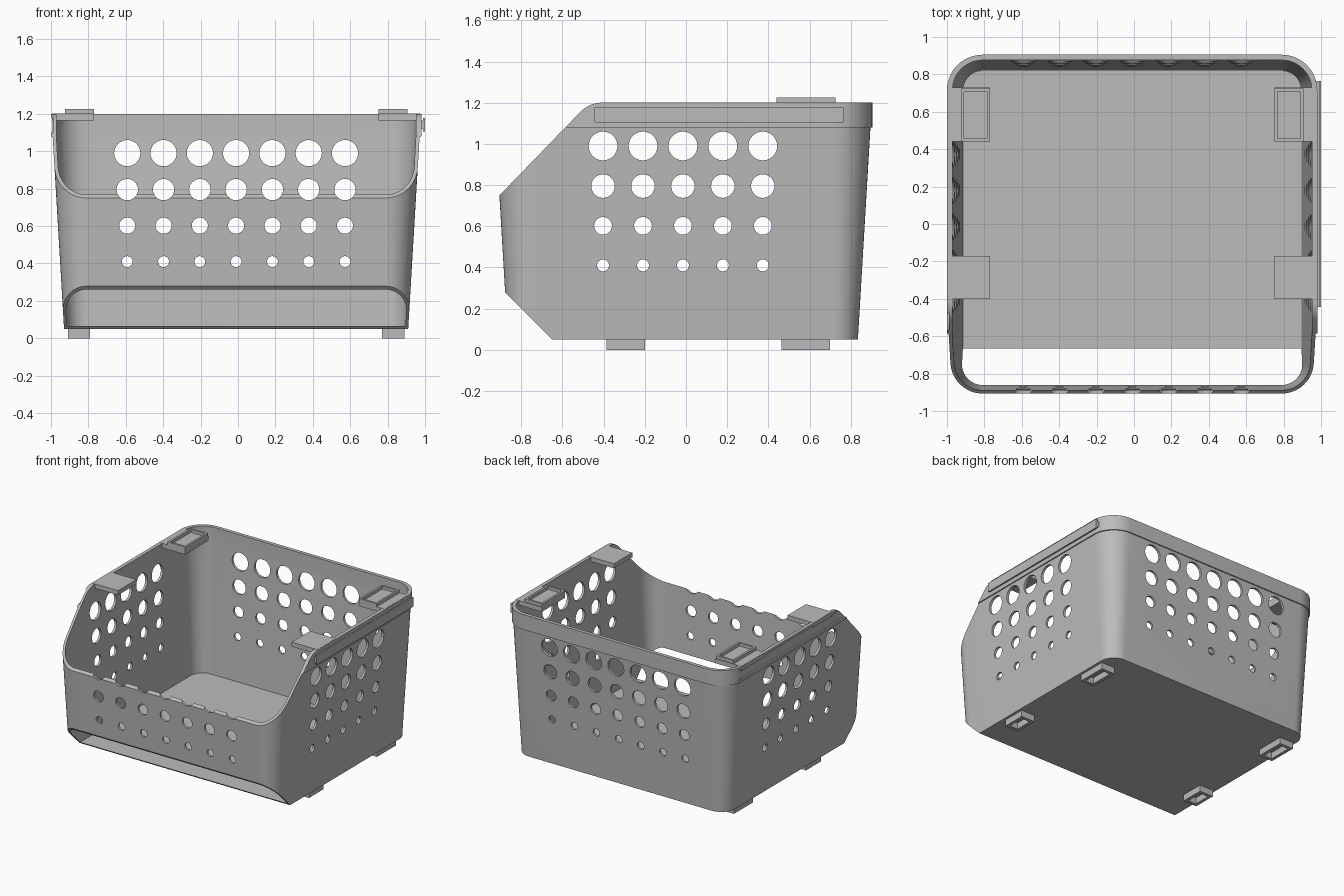
import bpy, bmesh
from math import sin, cos, pi, radians
from mathutils import Matrix, Vector

if "Cube" in bpy.data.objects:
    bpy.data.objects.remove(bpy.data.objects["Cube"])

grey = bpy.data.materials.new("grey_plastic")
grey.use_nodes = True
colour = (0.5, 0.5, 0.5, 1)
grey.diffuse_color = colour
grey.node_tree.nodes["Principled BSDF"].inputs["Base Color"].default_value = colour

CX, CY = -0.01, -0.015          # centre of the bin itself
FLOOR, BAND, TOP = 0.05, 1.08, 1.2


def finish(bm, name):
    bmesh.ops.recalc_face_normals(bm, faces=bm.faces)
    mesh = bpy.data.meshes.new(name)
    bm.to_mesh(mesh)
    bm.free()
    mesh.materials.append(grey)
    ob = bpy.data.objects.new(name, mesh)
    bpy.context.collection.objects.link(ob)
    return ob


def add_box(bm, x, y, z):
    size = [b - a for a, b in (x, y, z)]
    mid = [(a + b) / 2 for a, b in (x, y, z)]
    bmesh.ops.create_cube(bm, size=1, matrix=Matrix.Translation(mid) @ Matrix.Diagonal((*size, 1)))


def box(name, x, y, z):
    bm = bmesh.new()
    add_box(bm, x, y, z)
    return finish(bm, name)


def frame(name, x, y, z, wall):
    """Rectangular ring, open above and below."""
    bm = bmesh.new()
    rings = []
    for inset, h in ((0, z[0]), (0, z[1]), (wall, z[1]), (wall, z[0])):
        x0, x1, y0, y1 = x[0] + inset, x[1] - inset, y[0] + inset, y[1] - inset
        rings.append([bm.verts.new((px, py, h)) for px, py in ((x0, y0), (x1, y0), (x1, y1), (x0, y1))])
    for k in range(4):
        bridge(bm, rings[k], rings[(k + 1) % 4])
    return finish(bm, name)


def bridge(bm, a, b):
    for i in range(len(a)):
        j = (i + 1) % len(a)
        bm.faces.new((a[i], a[j], b[j], b[i]))


def rounded_ring(bm, offset, z, steps=12):
    """Rounded rectangle that grows outward by offset."""
    r = 0.12 + offset
    verts = []
    for q, (sx, sy) in enumerate(((1, 1), (-1, 1), (-1, -1), (1, -1))):
        for i in range(steps + 1):
            a = (q + i / steps) * pi / 2
            verts.append(bm.verts.new((CX + sx * 0.80 + r * cos(a), CY + sy * 0.73 + r * sin(a), z)))
    return verts


def apply_boolean(ob, cutter, operation):
    mod = ob.modifiers.new("cut", "BOOLEAN")
    mod.operation, mod.object, mod.solver = operation, cutter, "EXACT"
    bpy.context.view_layer.objects.active = ob
    bpy.ops.object.modifier_apply(modifier=mod.name)
    bpy.data.objects.remove(cutter)


# Tapered shell with a thicker upright band round the top
bm = bmesh.new()
section = [(0, FLOOR), (0.061, BAND), (0.07, BAND), (0.07, TOP),
           (0.041, TOP), (0.041, BAND), (-0.015, FLOOR + 0.015)]
rings = [rounded_ring(bm, o, z) for o, z in section]
for a, b in zip(rings, rings[1:]):
    bridge(bm, a, b)
bm.faces.new(rings[0])
bm.faces.new(rings[-1])
bin_body = finish(bm, "bin_body")

# Side profile: sloping scoop above, open chamfer below
profile = [(-0.65, 0.0), (-0.65, FLOOR), (-0.877, 0.28), (-0.906, 0.75)]
for i in range(9):
    a = radians(135 - 45 * i / 8)
    profile.append((-0.404 + 0.154 * cos(a), 1.047 + 0.154 * sin(a)))
profile += [(-0.404, 1.3), (1.1, 1.3), (1.1, 0.0)]
# the front wall stands slightly proud of the straight line between corners
profile[2:4] = [(-0.88, 0.28), (-0.98, 0.28), (-0.98, 0.676), (-0.906, 0.75)]
bm = bmesh.new()
face = bm.faces.new([bm.verts.new((-1.2, y, z)) for y, z in profile])
ext = bmesh.ops.extrude_face_region(bm, geom=[face])
bmesh.ops.translate(bm, vec=(2.4, 0, 0), verts=[v for v in ext["geom"] if isinstance(v, bmesh.types.BMVert)])
apply_boolean(bin_body, finish(bm, "profile_cutter"), "INTERSECT")

# Rows of round holes, shrinking downward, through opposite walls
rows = ((0.99, 0.07), (0.795, 0.057), (0.602, 0.043), (0.41, 0.029))
for axis, count in (("X", 7), ("Y", 5)):
    bm = bmesh.new()
    turn = Matrix.Rotation(pi / 2, 4, "X" if axis == "X" else "Y")
    for z, radius in rows:
        for i in range(count):
            along = (i - (count - 1) / 2) * 0.194
            spot = Vector((CX + along, 0, z)) if axis == "X" else Vector((0, CY + along, z))
            bmesh.ops.create_cone(bm, cap_ends=True, segments=32, radius1=radius, radius2=radius,
                                  depth=2.6, matrix=Matrix.Translation(spot) @ turn)
    apply_boolean(bin_body, finish(bm, "hole_cutter"), "DIFFERENCE")

# Joining groove on the right, matching rail on the left
apply_boolean(bin_body, box("groove_cutter", (-1.1, -0.988), (-1, 0.77), (1.10, 1.18)), "DIFFERENCE")
box("rail_stem", (0.97, 0.99), (-0.445, 0.765), (1.12, 1.165))
box("rail_head", (0.988, 1.0), (-0.445, 0.765), (1.105, 1.178))

bpy.ops.object.select_all(action="DESELECT")
bin_body.select_set(True)
bpy.context.view_layer.objects.active = bin_body
bpy.ops.object.shade_smooth_by_angle(angle=radians(30))

# Stacking plates, raised sockets and hollow feet on both sides
for side, s in (("left", 1), ("right", -1)):
    def span(a, b):
        return tuple(sorted((CX + s * a, CX + s * b)))
    box(f"front_plate_{side}", span(0.76, 0.985), (-0.4, -0.17), (1.165, TOP + 0.001))
    box(f"back_plate_{side}", span(0.76, 0.985), (0.44, 0.73), (1.165, TOP + 0.001))
    frame(f"back_socket_{side}", span(0.76, 0.915), (0.44, 0.725), (TOP, 1.225), 0.016)
    frame(f"front_foot_{side}", span(0.78, 0.90), (-0.385, -0.2), (0, FLOOR + 0.005), 0.025)
    frame(f"back_foot_{side}", span(0.78, 0.90), (0.465, 0.70), (0, FLOOR + 0.005), 0.025)
